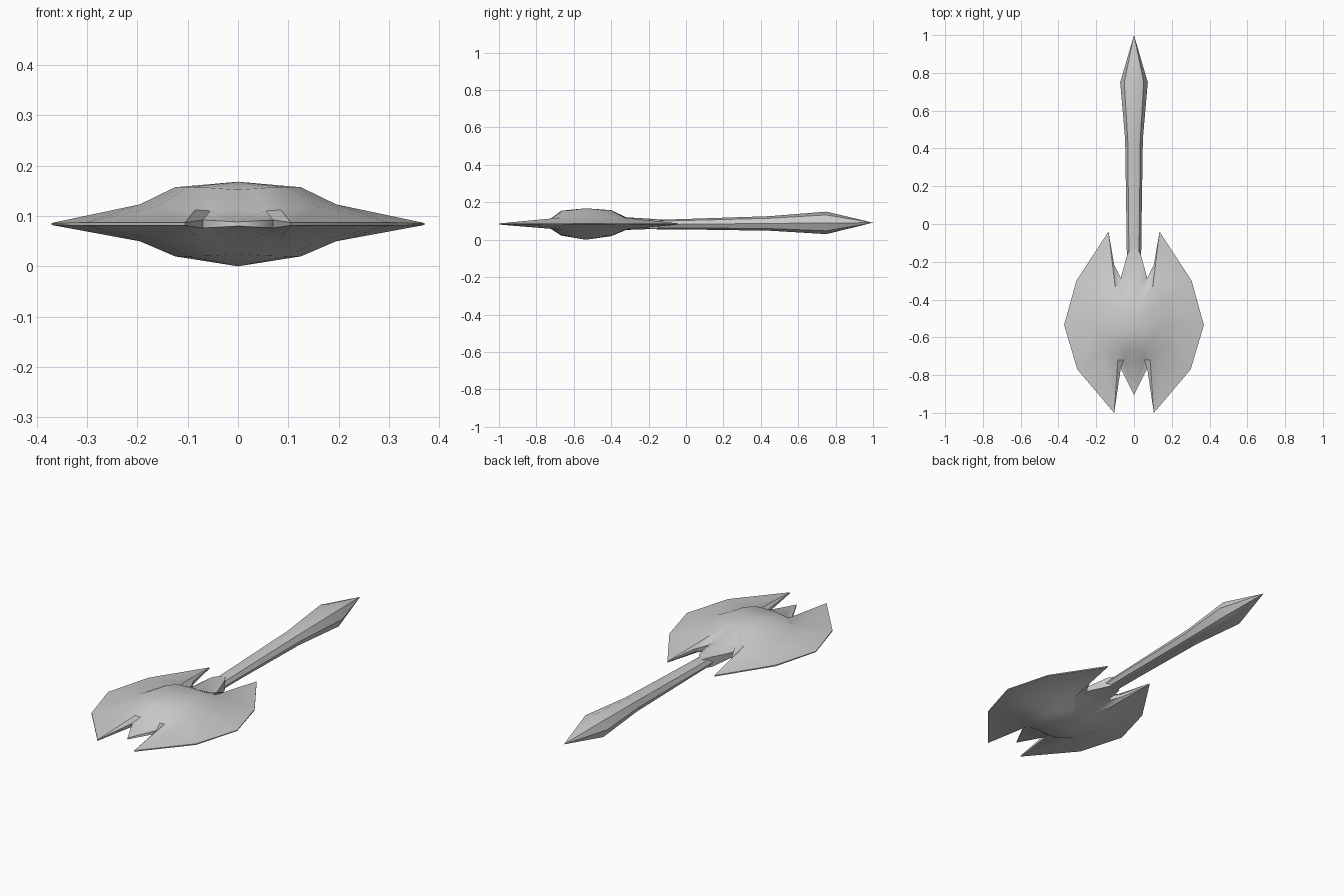
import bpy
import bmesh
from math import sin, cos, pi, radians

cube = bpy.data.objects.get("Cube")
if cube:
    bpy.data.objects.remove(cube, do_unlink=True)

grey = bpy.data.materials.new("plain grey")
grey.use_nodes = True
tone = (0.6, 0.6, 0.6, 1)
grey.diffuse_color = tone
grey.node_tree.nodes["Principled BSDF"].inputs["Base Color"].default_value = tone

MID = 0.084


def finish(bm, name, mirror=False):
    bmesh.ops.recalc_face_normals(bm, faces=bm.faces)
    mesh = bpy.data.meshes.new(name)
    bm.to_mesh(mesh)
    bm.free()
    obj = bpy.data.objects.new(name, mesh)
    bpy.context.collection.objects.link(obj)
    mesh.materials.append(grey)
    if mirror:
        obj.modifiers.new("mirror", 'MIRROR').merge_threshold = 0.0005
    bpy.ops.object.select_all(action='DESELECT')
    obj.select_set(True)
    bpy.context.view_layer.objects.active = obj
    bpy.ops.object.shade_smooth_by_angle(angle=radians(40))
    return obj


# Half outlines running from the front point round to the back: x, y, half thickness
rim = [(0, -0.905, .004), (.07, -0.765, .008), (.105, -1, .003), (.30, -0.77, .003),
       (.37, -0.535, .002), (.305, -0.30, .003), (.135, -0.04, .003), (.105, -0.215, .008),
       (.07, -0.285, .012), (.035, -0.16, .026), (0, -0.10, .02)]
shoulder = [(0, -0.725, .028), (.055, -0.72, .026), (.085, -0.72, .028), (.16, -0.66, .035),
            (.195, -0.535, .039), (.16, -0.40, .036), (.10, -0.33, .034), (.085, -0.325, .034),
            (.06, -0.32, .034), (.03, -0.32, .035), (0, -0.32, .036)]
crown = [(0, -0.67, .068), (.03, -0.668, .07), (.06, -0.66, .072), (.10, -0.62, .073),
         (.125, -0.535, .073), (.10, -0.44, .073), (.06, -0.40, .073), (.045, -0.40, .073),
         (.03, -0.40, .073), (.015, -0.40, .073), (0, -0.40, .074)]

# Domed blade body, top and underside joined by a thin rim
bm = bmesh.new()
edges = []
for side, flatten in ((1, 1), (-1, 0.88)):
    rings = []
    for ring, k in ((rim, 1), (shoulder, flatten), (crown, flatten)):
        rings.append([bm.verts.new((x, y, MID + side * k * h)) for x, y, h in ring])
    apex = bm.verts.new((0, -0.535, MID + side * MID))
    for a, b in zip(rings, rings[1:]):
        for i in range(len(a) - 1):
            bm.faces.new((a[i], a[i + 1], b[i + 1], b[i]))
    for p, q in zip(rings[-1], rings[-1][1:]):
        bm.faces.new((p, q, apex))
    edges.append(rings[0])
top, low = edges
for i in range(len(top) - 1):
    bm.faces.new((top[i], top[i + 1], low[i + 1], low[i]))
finish(bm, "blade_body", mirror=True)

# Tail shaft flaring to a pointed tip: y, half width, half height, centre height
stations = [(-0.17, .038, .025, .081), (0, .040, .028, .083), (.45, .047, .039, .087),
            (.75, .073, .060, .090)]
SIDES = 8
bm = bmesh.new()
loops = []
for y, w, h, z in stations:
    loops.append([bm.verts.new((w * cos(2 * pi * i / SIDES), y, z + h * sin(2 * pi * i / SIDES)))
                  for i in range(SIDES)])
tip = bm.verts.new((0, 1, .091))
for a, b in zip(loops, loops[1:]):
    for i in range(SIDES):
        j = (i + 1) % SIDES
        bm.faces.new((a[i], a[j], b[j], b[i]))
for i in range(SIDES):
    bm.faces.new((loops[-1][i], loops[-1][(i + 1) % SIDES], tip))
bm.faces.new(loops[0])
finish(bm, "tail_shaft")
